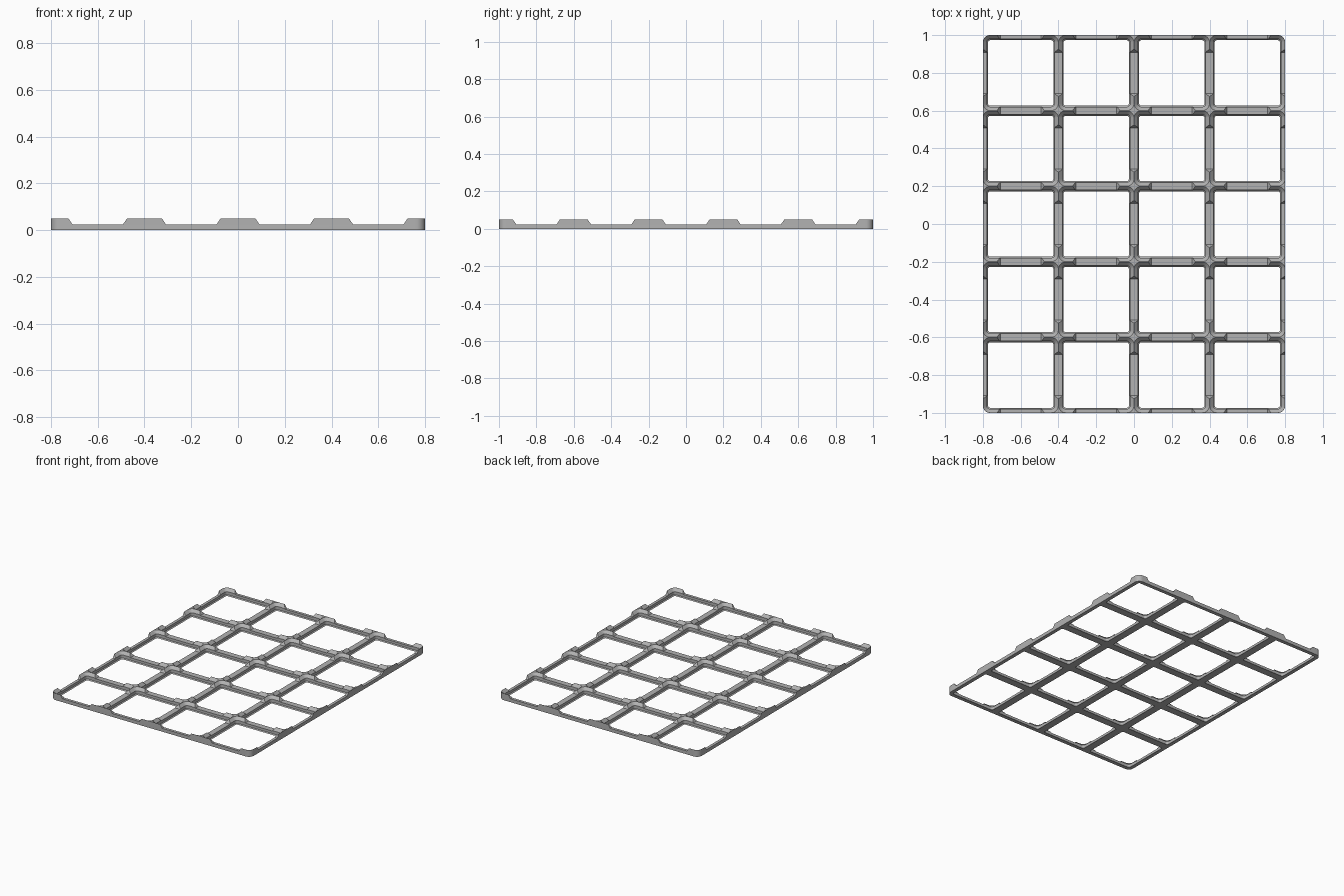
import bpy, bmesh, math

if "Cube" in bpy.data.objects:
    bpy.data.objects.remove(bpy.data.objects["Cube"])

CELL, NX, NY = 0.4, 4, 5
W, D, H = CELL * NX, CELL * NY, 0.049
LOW = 0.0245          # height of the ribs between crossings
RADIUS = 0.038        # corner radius at the top of each pocket
SEG = 8


def rounded_rect(cx, cy, hx, hy, r):
    pts = []
    for k, (sx, sy) in enumerate(((1, 1), (-1, 1), (-1, -1), (1, -1))):
        for i in range(SEG + 1):
            a = math.pi / 2 * (k + i / SEG)
            pts.append((cx + sx * (hx - r) + r * math.cos(a),
                        cy + sy * (hy - r) + r * math.sin(a)))
    return pts


def loft(bm, loops):
    """Join equal point loops into a closed solid."""
    rings = [[bm.verts.new(p) for p in loop] for loop in loops]
    n = len(rings[0])
    for a, b in zip(rings, rings[1:]):
        for i in range(n):
            j = (i + 1) % n
            bm.faces.new((a[i], a[j], b[j], b[i]))
    bm.faces.new(rings[0][::-1])
    bm.faces.new(rings[-1])


def finish(bm, name):
    bmesh.ops.recalc_face_normals(bm, faces=bm.faces)
    me = bpy.data.meshes.new(name)
    bm.to_mesh(me)
    bm.free()
    ob = bpy.data.objects.new(name, me)
    bpy.context.collection.objects.link(ob)
    return ob


# outer slab with rounded corners
bm = bmesh.new()
outline = rounded_rect(0, 0, W / 2, D / 2, RADIUS)
loft(bm, [[(x, y, z) for x, y in outline] for z in (0, H)])
grid = finish(bm, "grid_plate")

# stepped pocket: (height, inset from the cell border)
profile = [(-0.01, 0.0271), (0, 0.0271), (0.0067, 0.0205),
           (H - 0.0205, 0.0205), (H, 0.0006), (H + 0.02, 0.0006)]
bm = bmesh.new()
for ix in range(NX):
    for iy in range(NY):
        cx = (ix + 0.5) * CELL - W / 2
        cy = (iy + 0.5) * CELL - D / 2
        loft(bm, [[(x, y, z) for x, y in rounded_rect(
            cx, cy, CELL / 2 - o, CELL / 2 - o, RADIUS - o)] for z, o in profile])
cutters = [finish(bm, "pocket_cutter")]

# sloped troughs lowering the middle of every rib
up = 0.02 / (H - LOW) * 0.017
section = [(-0.108, LOW), (0.108, LOW), (0.125 + up, H + 0.02), (-0.125 - up, H + 0.02)]
for name, count, half, along_y in (("trough_cutter_x", NX, D / 2 + 0.1, True),
                                   ("trough_cutter_y", NY, W / 2 + 0.1, False)):
    bm = bmesh.new()
    for i in range(count):
        c = (i + 0.5 - count / 2) * CELL
        loft(bm, [[(c + u, t, z) if along_y else (t, c + u, z) for u, z in section]
                  for t in (-half, half)])
    cutters.append(finish(bm, name))

# cut the slab
bpy.context.view_layer.objects.active = grid
grid.select_set(True)
for cutter in cutters:
    mod = grid.modifiers.new(cutter.name, 'BOOLEAN')
    mod.operation = 'DIFFERENCE'
    mod.solver = 'EXACT'
    mod.object = cutter
    bpy.ops.object.modifier_apply(modifier=mod.name)
    bpy.data.objects.remove(cutter, do_unlink=True)

mat = bpy.data.materials.new("light_grey")
mat.diffuse_color = (0.45, 0.45, 0.45, 1)
mat.use_nodes = True
mat.node_tree.nodes["Principled BSDF"].inputs["Base Color"].default_value = mat.diffuse_color
grid.data.materials.clear()
grid.data.materials.append(mat)
bpy.ops.object.shade_smooth_by_angle(angle=math.radians(30))
